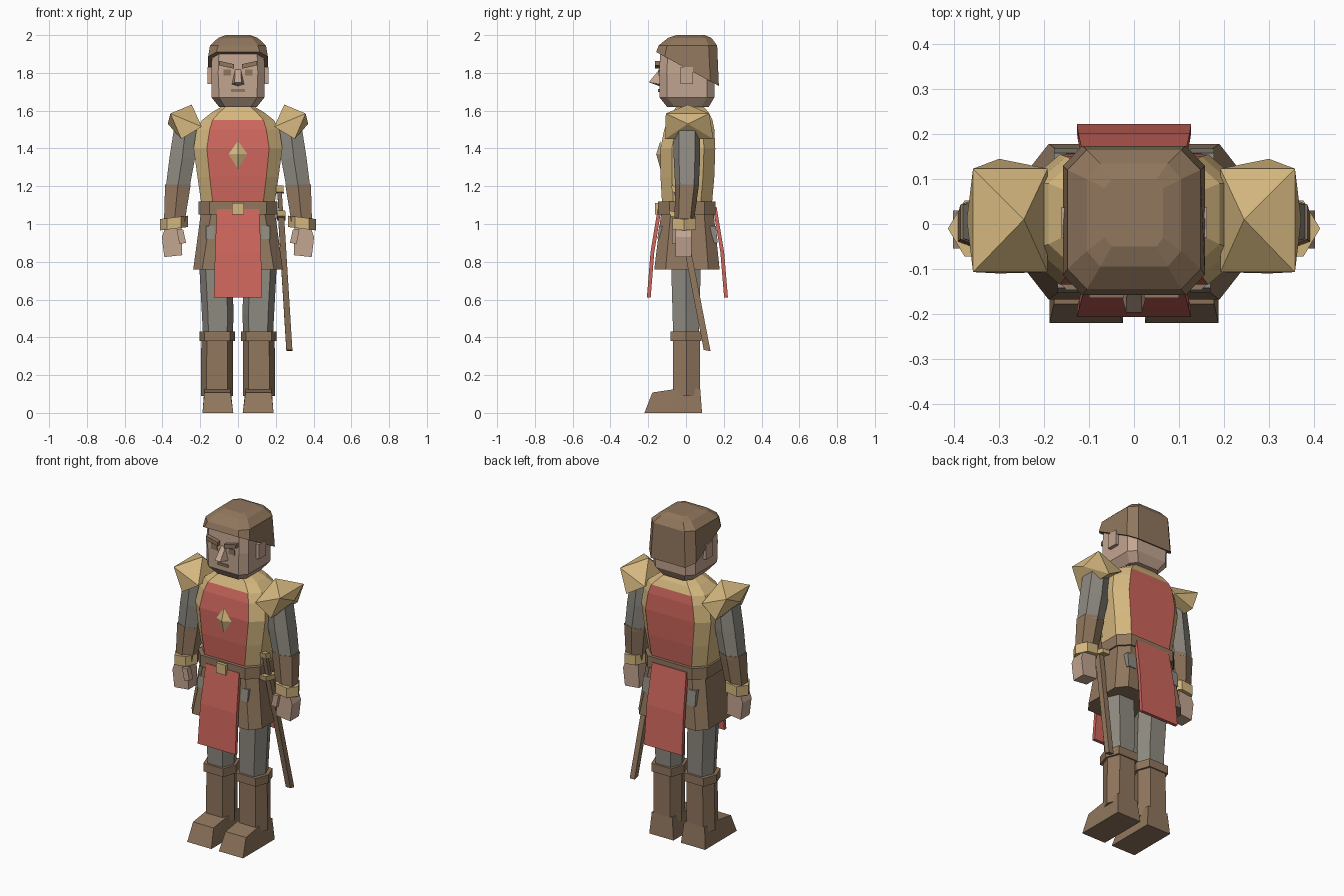
import bpy, bmesh, math
from mathutils import Vector

if "Cube" in bpy.data.objects:
    bpy.data.objects.remove(bpy.data.objects["Cube"])


def material(name, r, g, b):
    m = bpy.data.materials.new(name)
    m.diffuse_color = [(c / 255) ** 2.2 for c in (r, g, b)] + [1]
    m.use_nodes = True
    m.node_tree.nodes["Principled BSDF"].inputs["Base Color"].default_value = m.diffuse_color
    return m


BROWN = material("brown leather", 143, 118, 94)
GOLD = material("pale gold", 212, 182, 126)
RED = material("faded red", 204, 102, 92)
GREY = material("grey cloth", 142, 138, 129)
SKIN = material("skin", 194, 164, 144)


def finish(name, bm, *mats):
    bmesh.ops.recalc_face_normals(bm, faces=bm.faces[:])
    me = bpy.data.meshes.new(name)
    bm.to_mesh(me)
    bm.free()
    for m in mats:
        me.materials.append(m)
    ob = bpy.data.objects.new(name, me)
    bpy.context.collection.objects.link(ob)
    return ob


def loft(name, rings, *mats, rule=None):
    """Skin a stack of equal-length rings and cap both ends."""
    bm = bmesh.new()
    vs = [[bm.verts.new(p) for p in ring] for ring in rings]
    n = len(vs[0])
    for a, b in zip(vs, vs[1:]):
        for i in range(n):
            j = (i + 1) % n
            bm.faces.new((a[i], a[j], b[j], b[i]))
    bm.faces.new(vs[0])
    bm.faces.new(vs[-1])
    bm.normal_update()
    if rule:
        for f in bm.faces:
            f.material_index = rule(f.calc_center_median(), f)
    return finish(name, bm, *mats)


def hull(name, pts, mat):
    bm = bmesh.new()
    for p in pts:
        bm.verts.new(p)
    bmesh.ops.convex_hull(bm, input=bm.verts[:])
    loose = [v for v in bm.verts if not v.link_faces]
    bmesh.ops.delete(bm, geom=loose, context='VERTS')
    return finish(name, bm, mat)


def box(name, x0, x1, y0, y1, z0, z1, mat):
    return hull(name, [(x, y, z) for x in (x0, x1) for y in (y0, y1) for z in (z0, z1)], mat)


def octagon(z, hx, fx, y0, y1, cut):
    """Rectangle with cut corners; fx is the half width of the front facet."""
    return [(fx, y0, z), (hx, y0 + cut, z), (hx, y1 - cut, z), (fx, y1, z),
            (-fx, y1, z), (-hx, y1 - cut, z), (-hx, y0 + cut, z), (-fx, y0, z)]


def hex_x(z, x, y, hx, hy, f=0.6):
    """Hexagon pointed sideways."""
    return [(x + hx, y, z), (x + hx * f, y + hy, z), (x - hx * f, y + hy, z),
            (x - hx, y, z), (x - hx * f, y - hy, z), (x + hx * f, y - hy, z)]


def hex_y(z, x, y, hx, hy, f=0.6):
    """Hexagon pointed forwards."""
    return [(x, y + hy, z), (x - hx, y + hy * f, z), (x - hx, y - hy * f, z),
            (x, y - hy, z), (x + hx, y - hy * f, z), (x + hx, y + hy * f, z)]


# torso armour with red front and back panels
loft("torso", [octagon(1.08, .19, .13, -.125, .135, .06),
               octagon(1.25, .215, .15, -.135, .15, .06),
               octagon(1.40, .235, .165, -.135, .155, .06),
               octagon(1.50, .22, .15, -.115, .15, .06),
               octagon(1.55, .19, .135, -.095, .14, .05),
               octagon(1.59, .14, .10, -.07, .12, .05),
               octagon(1.625, .08, .06, -.05, .09, .04)],
     GOLD, RED, rule=lambda c, f: int(abs(c.x) < .01 and c.z < 1.55 and abs(f.normal.y) > .7))
hull("chest_diamond", [(0, -.135, 1.44), (0, -.135, 1.29), (.05, -.135, 1.37),
                       (-.05, -.135, 1.37), (0, -.158, 1.37)], GOLD)

# belt, buckle and skirt
loft("belt", [octagon(z, .208, .15, -.147, .157, .06) for z in (1.05, 1.12)], BROWN)
box("buckle", -.032, .032, -.165, -.14, 1.05, 1.112, GOLD)
loft("skirt", [octagon(.76, .237, .19, -.168, .178, .06),
               octagon(1.07, .195, .14, -.13, .145, .05)], BROWN)


# hanging cloth, front and back
def cloth(name, s, ys):
    rings = []
    for z, hx, y in ys:
        rings.append([(hx, s * y, z), (-hx, s * y, z),
                      (-hx, s * (y - .02), z), (hx, s * (y - .02), z)])
    loft(name, rings, RED)


cloth("front_cloth", -1, [(.61, .127, .207), (.85, .122, .188), (1.08, .112, .15)])
cloth("back_cloth", 1, [(.61, .127, .222), (.85, .124, .202), (1.09, .115, .162)])

# head, nose and facial features
loft("head", [octagon(1.62, .10, .07, -.10, .12, .04),
              octagon(1.67, .14, .10, -.14, .15, .04),
              octagon(1.80, .143, .105, -.142, .153, .04),
              octagon(1.93, .135, .10, -.135, .145, .04)], SKIN)
hull("nose", [(-.015, -.14, 1.82), (.015, -.14, 1.82), (-.032, -.14, 1.74), (.032, -.14, 1.74),
              (-.018, -.197, 1.75), (.018, -.197, 1.75), (0, -.14, 1.73)], SKIN)
box("mouth", -.036, .036, -.147, -.139, 1.70, 1.715, BROWN)

# cap with a rim that drops towards the back
cap = [octagon(0, .158, .115, -.158, .174, .045), octagon(1.945, .148, .105, -.145, .165, .045),
       octagon(1.985, .105, .075, -.095, .135, .035), octagon(2.0, .065, .05, -.05, .10, .02)]
cap[0] = [(x, y, 1.825 - .54 * y) for x, y, z in cap[0]]
loft("cap", cap, BROWN)

for s, side in ((-1, "right"), (1, "left")):
    def mx(pts):
        return [(s * x, y, z) for x, y, z in pts]

    # face details
    hull(side + "_ear", mx([(x, y, z) for x in (.135, .162) for y in (-.03, .037)
                            for z in (1.74, 1.83)]), SKIN)
    hull(side + "_brow", mx([(x, y, z + dz) for x, z in ((.022, 1.822), (.10, 1.84))
                             for y in (-.165, -.135) for dz in (0, .024)]), BROWN)
    hull(side + "_eye", mx([(x, y, z) for x in (.038, .078) for y in (-.146, -.138)
                            for z in (1.785, 1.818)]), BROWN)

    # shoulder plate with a peak on top and one outside
    pts = [(.245, .01, 1.632), (.372, .01, 1.53)]
    for y, yl in ((-.107, -.11), (.123, .145)):
        pts += [(.192, y, 1.515), (.358, y, 1.585), (.30, yl, 1.45)]
    hull(side + "_shoulder_plate", mx(pts), GOLD)

    # arm, bracer, cuff and hand
    loft(side + "_sleeve", [mx(hex_y(1.19, .32, .005, .063, .062)),
                            mx(hex_y(1.35, .295, .005, .068, .07)),
                            mx(hex_y(1.53, .275, .005, .06, .07))], GREY)
    loft(side + "_bracer", [mx(hex_y(1.0, .338, -.01, .054, .05)),
                            mx(hex_y(1.21, .318, .005, .068, .064))], BROWN)
    loft(side + "_cuff", [mx([(x, y, z - (x - .34) * .12) for x, y, z in
                              hex_x(h, .34, -.01, .074, .062, .5)]) for h in (.975, 1.035)], GOLD)
    hull(side + "_hand", mx([(x, y, z) for x, z in ((.295, .835), (.39, .825), (.403, .93),
                             (.385, .98), (.30, .98)) for y in (-.055, .03)]), SKIN)
    hull(side + "_thumb", mx([(x, y, z) for x, z in ((.275, .90), (.31, .895), (.325, .97), (.29, .97))
                              for y in (-.075, -.04)]), SKIN)

    # trouser leg, its top showing through the skirt
    loft(side + "_leg", [mx(hex_x(.40, .107, 0, .078, .068, .62)),
                         mx(hex_x(.52, .107, 0, .084, .071, .62)),
                         mx(hex_x(.76, .118, 0, .086, .078, .62)),
                         mx(hex_x(.95, .12, 0, .082, .085, .62))], GREY)
    hull(side + "_back_patch", mx([(x, y, z) for x in (.125, .178) for y, z in
                                   ((.168, .90), (.158, .99), (.12, .90), (.12, .99))]), GREY)
    hull(side + "_front_patch", mx([(x, y, z) for x in (.125, .17) for y, z in
                                    ((-.152, .92), (-.142, .99), (-.11, .92), (-.11, .99))]), GREY)

    # boot shaft, boot cuff and foot
    loft(side + "_boot_shaft", [mx(hex_x(.09, .112, .003, .085, .072, .65)),
                                mx(hex_x(.40, .11, .003, .084, .072, .65))], BROWN)
    loft(side + "_boot_cuff", [mx(hex_x(z, .11, 0, .095, .082, .7)) for z in (.38, .43)], BROWN)
    hull(side + "_foot", mx([(.025, -.22, 0), (.188, -.22, 0), (.04, -.178, .108), (.178, -.178, .108),
                             (.025, .085, 0), (.188, .085, 0), (.04, -.05, .127), (.178, -.05, .127),
                             (.04, .075, .13), (.178, .075, .13)]), BROWN)


# sheathed sword hanging at the hip
def sword_part(name, z0, z1, hx, hy, mat):
    rings = []
    for z in (z0, z1):
        x, y = .272 - (z - .33) * .062, .112 - (z - .33) * .194
        rings.append([(x + a * hx, y + b * hy, z - b * hy * .194)
                      for a, b in ((1, 1), (-1, 1), (-1, -1), (1, -1))])
    loft(name, rings, mat)


sword_part("scabbard", .33, 1.03, .016, .018, BROWN)
sword_part("sword_guard", 1.03, 1.06, .023, .06, GOLD)
sword_part("sword_grip", 1.06, 1.17, .012, .013, BROWN)
sword_part("sword_pommel", 1.165, 1.2, .022, .022, GOLD)
